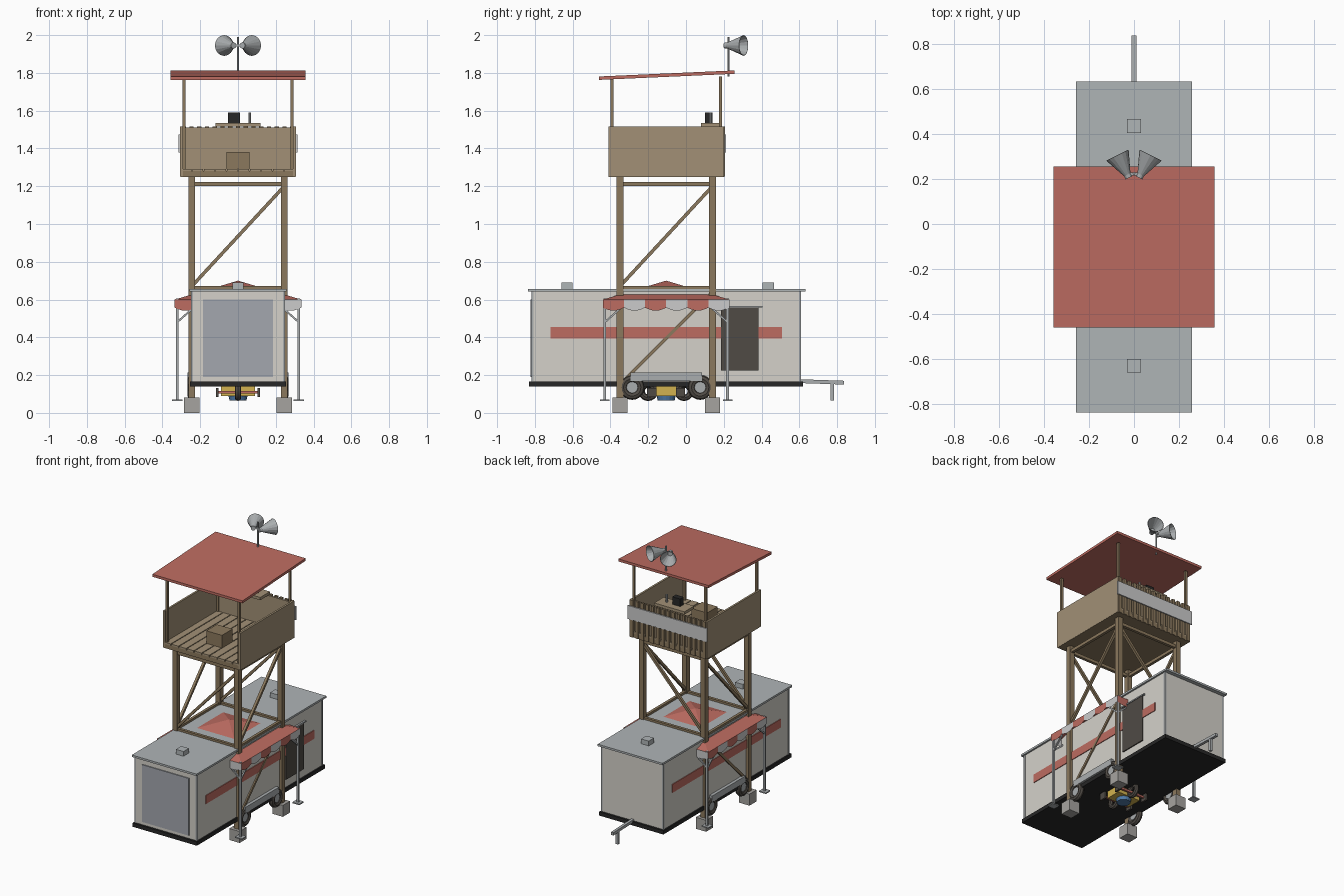
import bpy, bmesh, math
from mathutils import Vector

if "Cube" in bpy.data.objects:
    bpy.data.objects.remove(bpy.data.objects["Cube"])

MATS = {}
def mat(name, rgb):
    m = bpy.data.materials.new(name)
    m.diffuse_color = (*rgb, 1)
    m.use_nodes = True
    m.node_tree.nodes["Principled BSDF"].inputs["Base Color"].default_value = m.diffuse_color
    MATS[name] = m
mat("red", (.51, .15, .12)); mat("tan", (.36, .28, .18)); mat("brown", (.26, .19, .11))
mat("cream", (.66, .64, .59)); mat("roof_grey", (.43, .46, .47)); mat("dark", (.08, .07, .06))
mat("black", (.02, .02, .02)); mat("glass", (.37, .39, .43)); mat("metal", (.40, .42, .43))
mat("yellow", (.65, .45, .08)); mat("blue", (.08, .2, .4)); mat("white", (.7, .7, .68))
mat("concrete", (.38, .37, .35))
CY = -0.105   # shared centre line of tower, canopy and axles

def mesh_obj(name, verts, faces, color):
    me = bpy.data.meshes.new(name)
    me.from_pydata(verts, [], faces)
    bm = bmesh.new(); bm.from_mesh(me)
    bmesh.ops.recalc_face_normals(bm, faces=bm.faces)
    bm.to_mesh(me); bm.free()
    me.materials.append(MATS[color])
    o = bpy.data.objects.new(name, me)
    bpy.context.collection.objects.link(o)
    return o

def box(name, x, y, z, color):
    v = [(a, b, c) for a in x for b in y for c in z]
    f = [(0, 1, 3, 2), (4, 6, 7, 5), (0, 4, 5, 1), (2, 3, 7, 6), (0, 2, 6, 4), (1, 5, 7, 3)]
    return mesh_obj(name, v, f, color)

def cbox(name, c, s, color):
    return box(name, *[(c[i] - s[i] / 2, c[i] + s[i] / 2) for i in range(3)], color)

def beam(name, a, b, w, color):
    a, b = Vector(a), Vector(b)
    o = cbox(name, (0, 0, 0), (w, w, (b - a).length), color)
    o.location = (a + b) / 2
    o.rotation_euler = (b - a).to_track_quat('Z', 'Y').to_euler()
    return o

def cone(name, a, b, r1, r2, color, n=16, caps=True):
    a, b = Vector(a), Vector(b)
    me = bpy.data.meshes.new(name); bm = bmesh.new()
    bmesh.ops.create_cone(bm, cap_ends=caps, segments=n, radius1=r1, radius2=r2, depth=(b - a).length)
    bm.to_mesh(me); bm.free()
    me.materials.append(MATS[color])
    o = bpy.data.objects.new(name, me)
    bpy.context.collection.objects.link(o)
    o.location = (a + b) / 2
    o.rotation_euler = (b - a).to_track_quat('Z', 'Y').to_euler()
    return o

def tyre(name, c, R, r, along_x=True):
    bpy.ops.mesh.primitive_torus_add(location=c, rotation=(0, math.pi / 2, 0), major_segments=20,
                                     minor_segments=8, major_radius=R - r, minor_radius=r)
    o = bpy.context.object; o.name = name
    o.data.materials.append(MATS["dark"])
    bpy.ops.object.shade_smooth_by_angle()

# trailer shell
box("trailer_chassis", (-.255, .255), (-.83, .62), (.14, .167), "black")
box("trailer_body", (-.245, .245), (-.815, .605), (.165, .645), "cream")
box("trailer_roof", (-.257, .257), (-.836, .633), (.642, .656), "roof_grey")
box("front_window", (-.185, .185), (-.822, -.81), (.19, .6), "glass")
for y in (-.63, .435):
    cbox("roof_vent", (0, y, .67), (.06, .06, .04), "roof_grey")
for s in (-1, 1):
    for y in (-.813, .603):
        cbox("corner_trim", (s * .243, y, .405), (.012, .012, .475), "metal")
    cbox("side_stripe", (s * .246, CY, .425), (.008, 1.225, .06), "red")
    cbox("wheel_fender", (s * .252, CY, .192), (.03, .38, .045), "metal")
    for d in (-.18, .18):
        tyre("trailer_wheel", (s * .247, CY + d, .135), .066, .02)
        cone("wheel_hub", (s * .232, CY + d, .135), (s * .258, CY + d, .135), .03, .03, "metal", 12)

# door on the right side
box("door", (.24, .253), (.185, .385), (.225, .56), "dark")
box("door_lip", (.24, .258), (.17, .405), (.557, .566), "metal")

# hitch
beam("hitch_bar", (0, .6, .168), (0, .836, .16), .02, "metal")
beam("hitch_jack", (0, .775, .065), (0, .775, .16), .018, "metal")

# small vehicle peeping out under the trailer
cbox("under_body", (0, CY, .115), (.18, .11, .05), "yellow")
cone("under_tank", (0, CY, .066), (0, CY, .09), .045, .05, "blue", 16)
for d in (-.095, .095):
    tyre("under_wheel", (0, CY + d, .115), .052, .017)
    for s in (-1, 1):
        cbox("under_arm", (s * .11, CY + d * .8, .108), (.014, .05, .05), "dark")
    beam("under_axle", (-.11, CY + d * .8, .11), (.11, CY + d * .8, .11), .014, "red")

# canopy roof and scalloped valance
HX, HY, ZE = .335, .335, .6
mesh_obj("canopy_roof", [(-HX, CY - HY, ZE), (HX, CY - HY, ZE), (HX, CY + HY, ZE), (-HX, CY + HY, ZE), (0, CY, .7)],
         [(0, 1, 4), (1, 2, 4), (2, 3, 4), (3, 0, 4)], "red")
for k in range(4):
    ca, sa = round(math.cos(k * math.pi / 2)), round(math.sin(k * math.pi / 2))
    for i in range(6):
        w = 2 * HX / 6
        pts = [(-HX + i * w, ZE), (-HX + i * w, .557)]
        pts += [(-HX + (i + t / 6) * w, .557 - .016 * math.sin(math.pi * t / 6)) for t in range(1, 6)]
        pts += [(-HX + (i + 1) * w, .557), (-HX + (i + 1) * w, ZE)]
        v = [(ca * u + sa * HY, CY + sa * u - ca * HY, z) for u, z in pts]
        mesh_obj("canopy_valance", v, [tuple(range(len(v)))], "white" if i % 2 else "red")

# canopy legs, feet and braces
for sx in (-1, 1):
    for sy in (-1, 1):
        x, y = sx * .322, CY + sy * .325
        cbox("canopy_leg", (x, y, .335), (.014, .014, .54), "metal")
        cbox("canopy_foot", (x, y, .068), (.055, .05, .008), "metal")
        beam("canopy_brace", (x, y, .48), (x - sx * .09, y, .56), .01, "metal")
        beam("canopy_brace", (x, y, .48), (x, y - sy * .09, .56), .01, "metal")

# tower posts and footings
P = .245
for sx in (-1, 1):
    for sy in (-1, 1):
        cbox("footing", (sx * P, CY + sy * P, .041), (.082, .08, .082), "concrete")
        cbox("tower_post", (sx * P, CY + sy * P, .66), (.036, .036, 1.19), "brown")
        cbox("roof_post", (sx * .285, CY + sy * .287, 1.525), (.016, .016, .51), "brown")

# tower rails and diagonals on each face
for s in (-1, 1):
    for z in (.66, 1.212):
        cbox("rail", (0, CY + s * P, z), (.49, .02, .022), "brown")
        cbox("rail", (s * P, CY, z), (.02, .49, .022), "brown")
    for z0, z1 in ((.15, .64), (.67, 1.2)):
        beam("diagonal", (-P, CY + s * P, z0), (P, CY + s * P, z1), .018, "brown")
        beam("diagonal", (s * P, CY - P, z0), (s * P, CY + P, z1), .018, "brown")

# lookout floor, with an open front
box("platform_base", (-.305, .305), (-.41, .2), (1.25, 1.28), "brown")
n = 10
for i in range(n):
    w = .61 / n
    x = -.305 + i * w
    box("floor_plank", (x + .003, x + w - .003), (-.41, .2), (1.278, 1.292), "tan")
for s in (-1, 1):
    cbox("side_wall", (s * .299, CY, 1.383), (.014, .612, .265), "tan")
box("back_wall", (-.3, .3), (.18, .19), (1.26, 1.51), "tan")
for i in range(15):
    cbox("back_slat", (-.287 + i * .041, .198, 1.383), (.022, .016, .265), "brown")
box("back_board", (-.315, .315), (.204, .213), (1.378, 1.475), "white")

# lookout furniture
box("crate", (-.062, .062), (-.27, -.15), (1.29, 1.382), "brown")
box("shelf", (-.12, .12), (.08, .19), (1.516, 1.536), "tan")
box("radio", (-.052, .01), (.1, .14), (1.535, 1.59), "black")
cone("lamp", (.062, .13, 1.535), (.062, .13, 1.59), .008, .008, "metal", 10)

# sloped roof
y0, y1 = -.46, .256
prof = [(y0, 1.763), (y1, 1.795), (y1, 1.813), (y0, 1.781)]
v = [(s * .357, y, z) for s in (-1, 1) for y, z in prof]
mesh_obj("tower_roof", v, [(0, 1, 2, 3), (4, 7, 6, 5)] + [(i, (i + 1) % 4, (i + 1) % 4 + 4, i + 4) for i in range(4)], "red")

# mast with two horns
cone("mast", (0, .225, 1.78), (0, .225, 1.99), .006, .006, "metal", 8)
beam("horn_bracket", (-.03, .222, 1.945), (.03, .222, 1.945), .012, "metal")
for s in (-1, 1):
    h = cone("horn", (s * .028, .215, 1.945), (s * .073, .305, 1.945), .014, .055, "metal", 16, False)
    m = h.modifiers.new("thickness", 'SOLIDIFY'); m.thickness = .003
    cone("horn_driver", (s * .023, .205, 1.945), (s * .035, .229, 1.945), .016, .016, "metal", 12)
